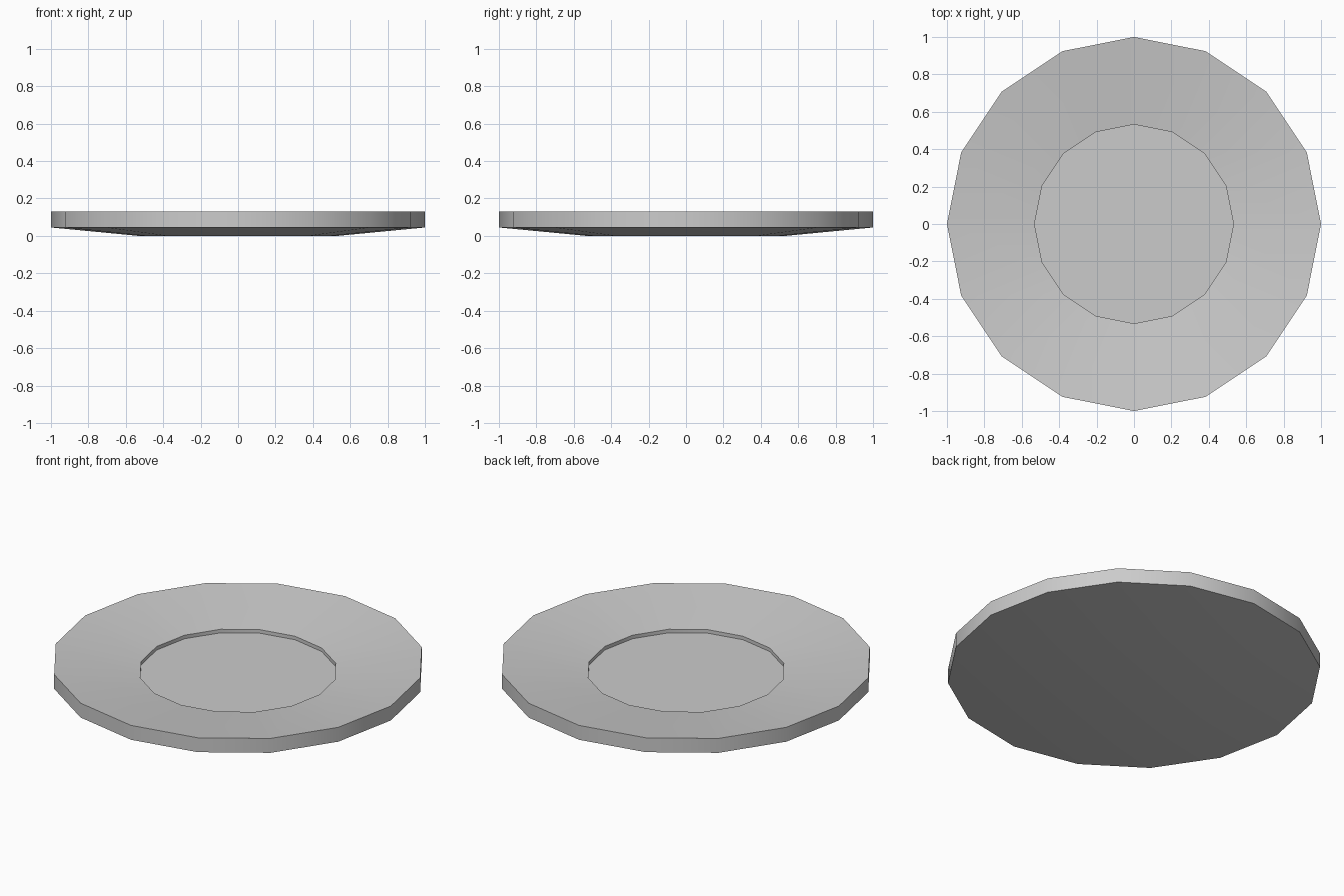
import bpy, bmesh
from math import cos, sin, tau

if "Cube" in bpy.data.objects:
    bpy.data.objects.remove(bpy.data.objects["Cube"])

SIDES = 16
# Plate profile (radius, height), from underside centre to well floor
PROFILE = [(0.532, 0.0), (1.0, 0.045), (1.0, 0.13), (0.532, 0.072), (0.532, 0.051)]

bm = bmesh.new()
rings = [[bm.verts.new((r * cos(tau * i / SIDES), r * sin(tau * i / SIDES), z))
          for i in range(SIDES)] for r, z in PROFILE]

# Underside slope, rim, sloping top and well wall
for lower, upper in zip(rings, rings[1:]):
    for i in range(SIDES):
        j = (i + 1) % SIDES
        bm.faces.new((lower[i], lower[j], upper[j], upper[i]))

# Flat base and well floor
bm.faces.new(rings[0][::-1])
bm.faces.new(rings[-1])
bmesh.ops.recalc_face_normals(bm, faces=bm.faces)

mesh = bpy.data.meshes.new("plate")
bm.to_mesh(mesh)
bm.free()
plate = bpy.data.objects.new("plate", mesh)
bpy.context.collection.objects.link(plate)

# Smooth round the rim, sharp at the edges
bpy.context.view_layer.objects.active = plate
plate.select_set(True)
bpy.ops.object.shade_smooth_by_angle()
